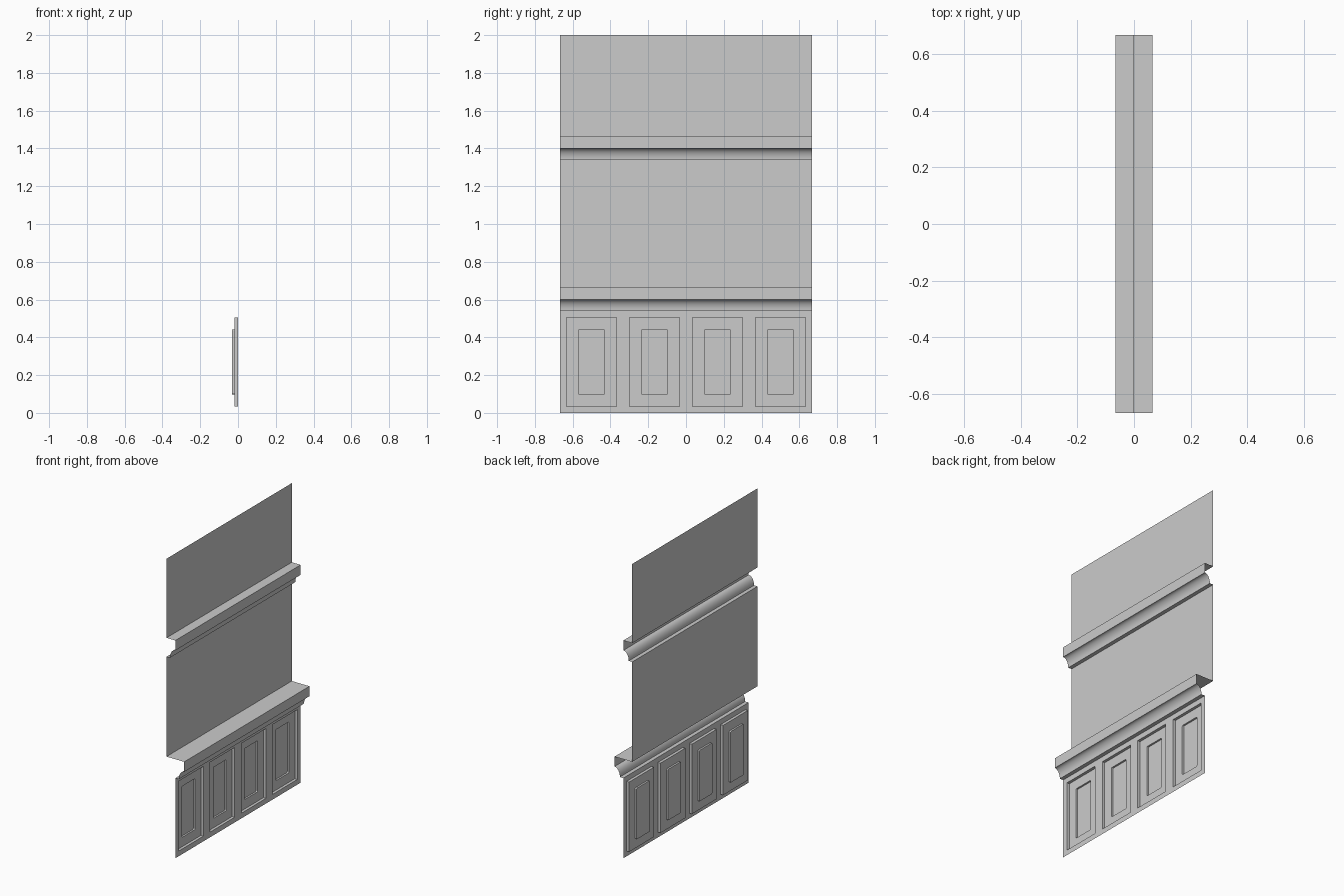
import bpy, bmesh, math

if "Cube" in bpy.data.objects:
    bpy.data.objects.remove(bpy.data.objects["Cube"])

HALF = 2 / 3          # half the wall length along y
BACK, STEP = -0.066, 0.066


def finish(name, bm, smooth=False):
    bmesh.ops.remove_doubles(bm, verts=bm.verts, dist=1e-5)
    mesh = bpy.data.meshes.new(name)
    bm.to_mesh(mesh)
    bm.free()
    ob = bpy.data.objects.new(name, mesh)
    bpy.context.collection.objects.link(ob)
    if smooth:
        bpy.context.view_layer.objects.active = ob
        ob.select_set(True)
        bpy.ops.object.shade_smooth_by_angle(angle=math.radians(30))
        ob.select_set(False)
    return ob


def sweep(name, profile, smooth=False):
    """Stretch an open (x, z) profile, listed top to bottom, along y."""
    bm = bmesh.new()
    rows = [[bm.verts.new((x, y, z)) for y in (-HALF, HALF)] for x, z in profile]
    for a, b in zip(rows, rows[1:]):
        bm.faces.new((a[0], b[0], b[1], a[1]))
    return finish(name, bm, smooth)


def moulding(name, back, tip, wall, z):
    """Flat ledge, fascia, concave cove and a small step back to the wall."""
    n = 12
    cove = [(tip - 0.04 * math.sin(i / n * math.pi / 2),
             z + 0.06 * math.cos(i / n * math.pi / 2)) for i in range(n + 1)]
    sweep(name, [(back, z + 0.127), (tip, z + 0.127)] + cove + [(wall, z)], True)


# Plain wall sheets
sweep("upper_wall", [(BACK, 2.0), (BACK, 1.467)])
sweep("middle_wall", [(BACK, 1.34), (BACK, 0.667)])

# Picture rail and deeper chair rail
moulding("picture_rail", BACK, 0, BACK, 1.34)
moulding("chair_rail", BACK, STEP, 0, 0.54)


# Wainscot: four bays, each with a two-step recess
def ring(bm, yc, inset, x, r):
    hy, hz = HALF / 4 - inset, 0.27 - inset
    verts = []
    for k, (sy, sz) in enumerate([(1, 1), (-1, 1), (-1, -1), (1, -1)]):
        for j in range(4):
            a = (k + j / 3) * math.pi / 2
            verts.append(bm.verts.new((x, yc + sy * (hy - r) + r * math.cos(a),
                                       0.27 + sz * (hz - r) + r * math.sin(a))))
    return verts


bm = bmesh.new()
for i in range(4):
    yc = (i - 1.5) * HALF / 2
    rings = [ring(bm, yc, *s) for s in ((0, 0, 0), (0.035, 0, 0),
                                        (0.035, -0.019, 0), (0.098, -0.019, 0.006),
                                        (0.098, -0.031, 0.006))]
    for a, b in zip(rings, rings[1:]):
        for j in range(16):
            k = (j + 1) % 16
            bm.faces.new((a[j], a[k], b[k], b[j]))
    bm.faces.new(rings[-1])
bmesh.ops.remove_doubles(bm, verts=bm.verts, dist=1e-5)
bmesh.ops.recalc_face_normals(bm, faces=bm.faces)
if sum(f.normal.x * f.calc_area() for f in bm.faces) < 0:
    bmesh.ops.reverse_faces(bm, faces=bm.faces)
finish("wainscot_panels", bm)
